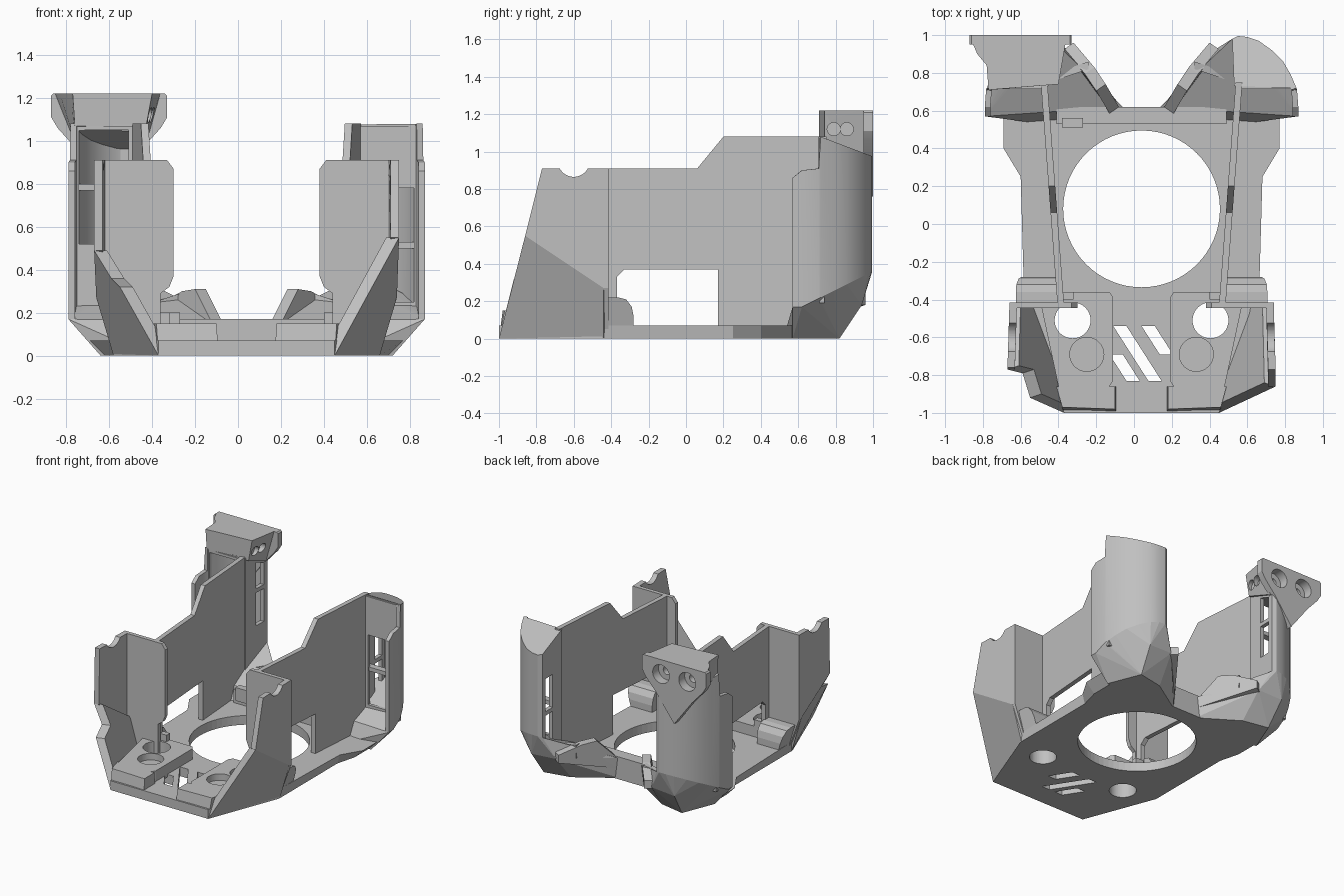
import bpy, bmesh, math
from mathutils import Vector

if "Cube" in bpy.data.objects:
    bpy.data.objects.remove(bpy.data.objects["Cube"])

CX = 0.04  # symmetry plane of the frame
SIDES = ((1, "left_"), (-1, "right_"))

grey = bpy.data.materials.new("plain_grey")
grey.use_nodes = True
grey.diffuse_color = (0.53, 0.53, 0.53, 1)
grey.node_tree.nodes["Principled BSDF"].inputs["Base Color"].default_value = grey.diffuse_color


def finish(name, bm):
    bmesh.ops.recalc_face_normals(bm, faces=bm.faces)
    mesh = bpy.data.meshes.new(name)
    bm.to_mesh(mesh)
    bm.free()
    ob = bpy.data.objects.new(name, mesh)
    bpy.context.collection.objects.link(ob)
    mesh.materials.append(grey)
    return ob


def activate(ob):
    bpy.ops.object.select_all(action="DESELECT")
    ob.select_set(True)
    bpy.context.view_layer.objects.active = ob


def smooth_edges(ob):
    activate(ob)
    bpy.ops.object.shade_smooth_by_angle(angle=math.radians(30))


def place(p, s):
    return Vector((CX + s * p[0], p[1], p[2]))


def slab(name, a, b, s=1):
    """Solid between two matching outlines."""
    bm = bmesh.new()
    va = [bm.verts.new(place(p, s)) for p in a]
    vb = [bm.verts.new(place(p, s)) for p in b]
    n = len(a)
    bm.faces.new(va)
    bm.faces.new(vb[::-1])
    for i in range(n):
        j = (i + 1) % n
        bm.faces.new((va[i], vb[i], vb[j], va[j]))
    return finish(name, bm)


def plan(name, poly, z0, z1, s=1):
    return slab(name, [(x, y, z0) for x, y in poly], [(x, y, z1) for x, y in poly], s)


def front_profile(name, poly, y0, y1, s=1):
    return slab(name, [(x, y0, z) for x, z in poly], [(x, y1, z) for x, z in poly], s)


def box(name, x0, x1, y0, y1, z0, z1, s=1):
    return plan(name, [(x0, y0), (x1, y0), (x1, y1), (x0, y1)], z0, z1, s)


def hull(name, pts, s=1):
    bm = bmesh.new()
    for p in pts:
        bm.verts.new(place(p, s))
    res = bmesh.ops.convex_hull(bm, input=bm.verts)
    junk = {g for g in res["geom_interior"] + res["geom_unused"] if isinstance(g, bmesh.types.BMVert)}
    bmesh.ops.delete(bm, geom=list(junk), context="VERTS")
    bmesh.ops.dissolve_limit(bm, angle_limit=0.02, verts=bm.verts, edges=bm.edges)
    return finish(name, bm)


def rod(loc, axis, r, length):
    bpy.ops.mesh.primitive_cylinder_add(vertices=64, radius=r, depth=length, location=loc)
    ob = bpy.context.object
    ob.rotation_euler = Vector(axis).to_track_quat("Z", "Y").to_euler()
    ob.hide_render = True
    return ob


def cut(ob, cutter):
    mod = ob.modifiers.new("cut", "BOOLEAN")
    mod.operation, mod.solver, mod.object = "DIFFERENCE", "EXACT", cutter
    activate(ob)
    bpy.ops.object.modifier_apply(modifier=mod.name)
    bpy.data.objects.remove(cutter)


# Base plate with large opening and slanted vents
half = [(0.41, -1, 0.41), (0.62, -0.45, 0.62), (0.62, 0.25, 0.64), (0.66, 0.4, 0.73),
        (0.66, 0.57, 0.73), (0.45, 0.62, 0.45)]
low = [(b, y, 0) for b, y, t in half] + [(-b, y, 0) for b, y, t in half[::-1]]
top = [(t, y, 0.07) for b, y, t in half] + [(-t, y, 0.07) for b, y, t in half[::-1]]
base = slab("base_plate", low, top)
cut(base, rod((CX, 0.08, 0), (0, 0, 1), 0.415, 1))
for x, y, h in ((-0.15, -0.54, 0.29), (0.0, -0.54, 0.15), (-0.17, -0.69, 0.14)):
    d = h * 0.64
    vent = [(x, y), (x + 0.07, y), (x + 0.07 + d, y - h), (x + d, y - h)]
    cut(base, plan("vent_cutter", vent, -0.1, 0.3))
for s, side in SIDES:
    cut(base, rod((CX + s * 0.365, -0.51, 0), (0, 0, 1), 0.095, 1))

# Rear cross bar
box("rear_crossbar", -0.45, 0.45, 0.53, 0.62, 0, 0.17)
box("crossbar_catch", -0.42, -0.31, 0.51, 0.56, 0.1, 0.2)

for s, side in SIDES:
    # Front lip on each side of the middle notch
    slab(side + "front_lip",
         [(0.13, -1, 0), (0.41, -1, 0), (0.42, -0.86, 0), (0.13, -0.86, 0)],
         [(0.14, -0.98, 0.15), (0.42, -0.97, 0.15), (0.45, -0.86, 0.15), (0.14, -0.86, 0.15)], s)

    # Raised mounting pad with a through hole and a blind recess
    pad = plan(side + "mounting_pad",
               [(0.17, -0.86), (0.44, -0.86), (0.53, -0.44), (0.41, -0.36), (0.17, -0.36),
                (0.15, -0.39), (0.15, -0.83)], 0.05, 0.15, s)
    cut(pad, rod((CX + s * 0.365, -0.51, 0), (0, 0, 1), 0.095, 1))
    cut(pad, rod((CX + s * 0.29, -0.69, 0.15), (0, 0, 1), 0.09, 0.1))
    box(side + "pad_catch", 0.36, 0.43, -0.40, -0.36, 0.1, 0.2, s)

    # Front corner: sloping lower plate and upright upper plate; the right one has a stepped edge
    if s > 0:
        edge, tip = [(0.71, -0.86, 0.55)], (0.71, -0.77, 0.91)
    else:
        edge, tip = [(0.59, -0.92, 0.32), (0.63, -0.79, 0.36), (0.71, -0.77, 0.49)], (0.71, -0.76, 0.91)
    outer = [(0.41, -1, 0)] + edge + [(0.70, -0.44, 0.27), (0.62, -0.44, 0)]
    slab(side + "front_corner_lower", outer, [(u - 0.06, y + 0.02, z) for u, y, z in outer], s)
    outer = [edge[-1], tip, (0.70, -0.44, 0.91), (0.70, -0.44, 0.27)]
    panel = slab(side + "front_corner_upper", outer, [(u - 0.04, y, z) for u, y, z in outer], s)
    cut(panel, rod((CX + s * 0.7, -0.6, 0.95), (1, 0, 0), 0.085, 0.4))

    # Transverse panel with inner flange
    front_profile(side + "transverse_panel",
                  [(0.40, 0.05), (0.40, 0.29), (0.36, 0.32), (0.34, 0.37), (0.34, 0.87), (0.37, 0.91),
                   (0.70, 0.91), (0.70, 0.27), (0.62, 0.05)], -0.445, -0.415, s)

    # Long side wall, splayed outwards to the rear
    prof = [(-0.43, 0.05), (-0.43, 0.91), (0.06, 0.91), (0.20, 1.08), (0.75, 1.08), (0.75, 0.05),
            (0.17, 0.05), (0.17, 0.37), (-0.33, 0.37), (-0.37, 0.33), (-0.37, 0.05)]
    inner = [(0.41 + 0.075 * (y + 0.43), y, z) for y, z in prof]
    slab(side + "side_wall", inner, [(u + 0.035, y, z) for u, y, z in inner], s)

    # Rounded hook beside the wall, its outer end leaning out
    prof = [(-0.44, 0), (-0.28, 0), (-0.28, 0.12), (-0.29, 0.17), (-0.32, 0.21), (-0.36, 0.22), (-0.44, 0.22)]
    slab(side + "side_hook", [(0.44, y, z) for y, z in prof],
         [(0.60 + z * 0.3, y, z) for y, z in prof], s)

    # Curved rear corner shell, its top falling to the rear
    crown = lambda y: 1.08 - (y - 0.72) * 0.38
    rim = lambda y: 0.17 + max(0, y - 0.62) * 0.5
    bend = [(0.49, 0.73), (0.48, 0.98), (0.51, 0.995), (0.56, 0.99), (0.62, 0.97), (0.69, 0.92),
            (0.75, 0.86), (0.79, 0.79), (0.82, 0.72)]
    path = [(u, y, crown(y)) for u, y in bend] + [(0.823, 0.71, 0.91), (0.83, 0.62, 0.90), (0.83, 0.57, 0.86)]
    bm = bmesh.new()
    rings = []
    for i, (u, y, h) in enumerate(path):
        p, q = path[max(i - 1, 0)], path[min(i + 1, len(path) - 1)]
        t = Vector((q[0] - p[0], q[1] - p[1])).normalized() * 0.03
        iu, iy = u + t.y, y - t.x
        ring = [(u, y, rim(y)), (u, y, h), (iu, iy, h), (iu, iy, rim(y))]
        rings.append([bm.verts.new(place(c, s)) for c in ring])
    for r0, r1 in zip(rings, rings[1:]):
        for k in range(4):
            m = (k + 1) % 4
            bm.faces.new((r0[k], r0[m], r1[m], r1[k]))
    bm.faces.new(rings[0])
    bm.faces.new(rings[-1])
    shell = finish(side + "rear_shell", bm)

    # Sloping cap and front bulkhead of the shell, with two stacked slots and a shelf between
    slab(side + "shell_cap", [(u, y, crown(y)) for u, y in bend],
         [(u, y, crown(y) - 0.03) for u, y in bend], s)
    bulkhead = box(side + "shell_bulkhead", 0.50, 0.81, 0.715, 0.74, 0.19, 1.07, s)
    z0 = 0.25 if s > 0 else 0.52
    cut(bulkhead, box("window_cutter", 0.55, 0.78, 0.6, 0.8, z0, z0 + 0.53, s))
    for z in (z0, z0 + 0.28):
        cut(shell, box("slot_cutter", 0.40, 0.56, 0.85, 0.94, z, z + 0.25, s))
    box(side + "shell_shelf", 0.50, 0.78, 0.73, 0.78, z0 + 0.25, z0 + 0.28, s)
    smooth_edges(shell)

    # Faceted foot that carries the shell
    foot = [(0.10, 0.60, 0), (0.38, 0.78, 0), (0.58, 0.82, 0), (0.68, 0.57, 0), (0.45, 0.52, 0),
            (0.10, 0.62, 0.16), (0.40, 0.93, 0.19), (0.60, 0.94, 0.18), (0.72, 0.57, 0.07)]
    foot += [(u, y, rim(y)) for u, y, h in path[1:]]
    hull(side + "rear_foot", foot, s)

    # Inner fin and clip at the back
    fin = [(0.11, 0.62, 0.08), (0.12, 0.62, 0.17), (0.19, 0.74, 0.31), (0.25, 0.83, 0.30),
           (0.36, 0.96, 0.24), (0.36, 0.96, 0.18)]
    slab(side + "rear_fin", fin, [(u + 0.05, y - 0.035, z) for u, y, z in fin], s)
    clip = [(0.28, 0.86, 0.2), (0.28, 0.86, 0.30), (0.46, 0.80, 0.24), (0.46, 0.80, 0.15)]
    slab(side + "rear_clip", clip, [(u, y - 0.04, z) for u, y, z in clip], s)

# Bracket head on the right rear corner, tapering down onto the shell
outline = [(-0.77, 0.71), (-0.40, 0.74), (-0.36, 0.97), (-0.86, 0.97), (-0.83, 0.90), (-0.78, 0.84)]
head = slab("bracket_head", [(min(max(x, -0.76), -0.43) - CX, y, 1.07 - (y - 0.71) * 0.38) for x, y in outline],
            [(x - CX, y, 1.22) for x, y in outline])
shield = [(-0.87, 1.21), (-0.86, 1.22), (-0.34, 1.22), (-0.33, 1.21), (-0.33, 1.11), (-0.36, 1.06),
          (-0.45, 0.96), (-0.60, 0.76), (-0.75, 0.96), (-0.84, 1.06), (-0.87, 1.11)]
plate = front_profile("bracket_plate", [(x - CX, z) for x, z in shield], 0.95, 1.0)
for x in (-0.71, -0.49):
    for part in (head, plate):
        cut(part, rod((x, 1.0, 1.11), (0, 1, 0), 0.07, 0.14))
        cut(part, rod((x, 0.92, 1.11), (0, 1, 0), 0.03, 0.12))
for y in (0.79, 0.86):
    cut(head, rod((-0.38, y, 1.12), (1, 0, 0), 0.035, 0.12))
for ob in (head, plate):
    smooth_edges(ob)
